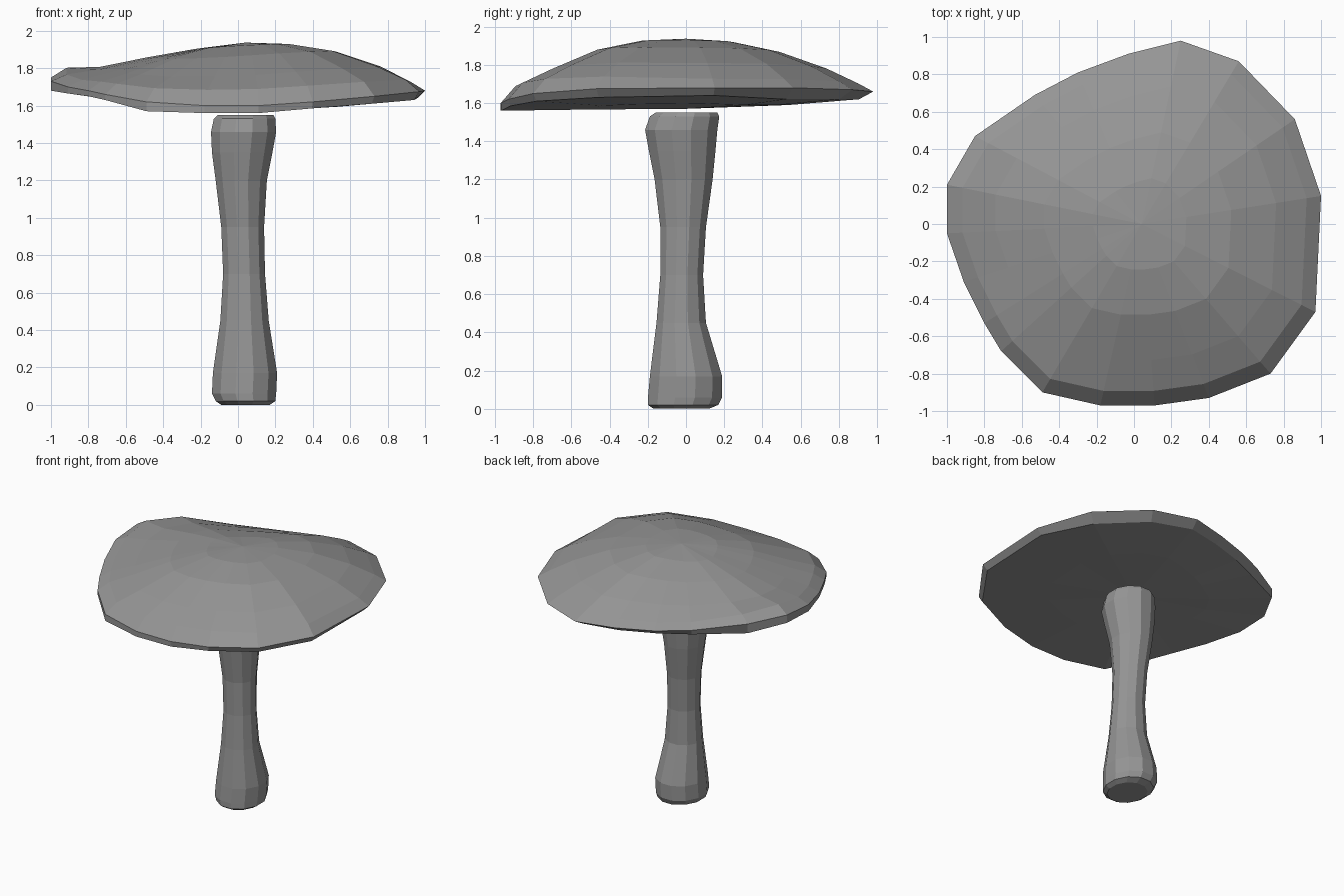
import bpy, bmesh
from math import sin, cos, pi, atan2, exp

if "Cube" in bpy.data.objects:
    bpy.data.objects.remove(bpy.data.objects["Cube"])

# Dark grey used for both parts
grey = bpy.data.materials.new("dark_grey")
grey.diffuse_color = (0.3, 0.3, 0.3, 1)
grey.use_nodes = True
grey.node_tree.nodes["Principled BSDF"].inputs["Base Color"].default_value = grey.diffuse_color


def loft(name, rings, bottom=None, top=None):
    """Skin a stack of equal-length rings, capped by a centre point or an n-gon."""
    bm = bmesh.new()
    vr = [[bm.verts.new(p) for p in r] for r in rings]
    n = len(vr[0])
    for a, b in zip(vr, vr[1:]):
        for i in range(n):
            j = (i + 1) % n
            bm.faces.new((a[i], a[j], b[j], b[i]))
    for ring, centre in ((vr[0], bottom), (vr[-1], top)):
        if centre:
            c = bm.verts.new(centre)
            for i in range(n):
                bm.faces.new((ring[i], ring[(i + 1) % n], c))
        else:
            bm.faces.new(ring)
    bmesh.ops.recalc_face_normals(bm, faces=bm.faces)
    mesh = bpy.data.meshes.new(name)
    bm.to_mesh(mesh)
    bm.free()
    mesh.materials.append(grey)
    obj = bpy.data.objects.new(name, mesh)
    bpy.context.collection.objects.link(obj)
    return obj


# Stem: z, then x range and y range of each cross-section
sections = [
    (0.00, -0.09, 0.17, -0.17, 0.12), (0.02, -0.12, 0.20, -0.20, 0.17),
    (0.06, -0.14, 0.205, -0.20, 0.19), (0.17, -0.135, 0.21, -0.19, 0.19),
    (0.45, -0.095, 0.165, -0.155, 0.105), (0.70, -0.08, 0.145, -0.135, 0.09),
    (0.95, -0.09, 0.14, -0.135, 0.105), (1.20, -0.12, 0.155, -0.165, 0.14),
    (1.35, -0.14, 0.185, -0.195, 0.155), (1.46, -0.145, 0.205, -0.215, 0.165),
    (1.53, -0.13, 0.20, -0.19, 0.175), (1.55, -0.11, 0.19, -0.16, 0.165),
]
SIDES = 12
angles = [2 * pi * (i + 0.5) / SIDES for i in range(SIDES)]
stem_rings = []
for z, x0, x1, y0, y1 in sections:
    stem_rings.append([((x0 + x1) / 2 + (x1 - x0) / 2 * 1.03 * cos(a),
                        (y0 + y1) / 2 + (y1 - y0) / 2 * 1.03 * sin(a), z) for a in angles])
loft("stem", stem_rings)

# Cap: irregular rim outline as x, y, lower edge z, upper edge z
rim = [
    (1.00, 0.15, 1.64, 1.68), (0.86, 0.56, 1.62, 1.68), (0.56, 0.87, 1.62, 1.67),
    (0.25, 0.98, 1.62, 1.66), (-0.03, 0.91, 1.62, 1.66), (-0.30, 0.81, 1.63, 1.67),
    (-0.53, 0.69, 1.64, 1.69), (-0.85, 0.47, 1.67, 1.74), (-1.00, 0.21, 1.69, 1.75),
    (-1.00, -0.05, 1.68, 1.73), (-0.91, -0.31, 1.665, 1.70), (-0.80, -0.53, 1.65, 1.68),
    (-0.71, -0.68, 1.63, 1.66), (-0.49, -0.90, 1.57, 1.62), (-0.18, -0.97, 1.56, 1.60),
    (0.11, -0.97, 1.56, 1.60), (0.40, -0.93, 1.585, 1.62), (0.73, -0.80, 1.61, 1.65),
    (0.97, -0.47, 1.63, 1.675),
]
PEAK, UNDER = 1.937, 1.57


def dome_point(x, y, zh, f):
    a = atan2(y, x)
    power = 1.85 + 0.6 * cos(a) + 0.4 * max(0, -sin(a))
    z = zh + (PEAK - zh) * (1 - f ** power)
    if f == 0.92:  # rolled lip at the left and steeper front edge
        z += 0.035 * exp(-((x + 0.95) ** 2 + (y - 0.25) ** 2) / 0.1)
        z += 0.03 * max(0, -sin(a))
    return (x * f + 0.04 * (1 - f), y * f, z)


def low_scale(x, y):
    return 1 - 0.07 * max(0, y) * (x > -0.7) - 0.03 * max(0, x)


cap_rings = [[(x * 0.55, y * 0.55, UNDER + (zl - UNDER) * 0.4) for x, y, zl, zh in rim],
             [(x * low_scale(x, y), y * low_scale(x, y), zl) for x, y, zl, zh in rim]]
for f in (1.0, 0.92, 0.75, 0.5, 0.25):
    cap_rings.append([dome_point(x, y, zh, f) for x, y, zl, zh in rim])
loft("cap", cap_rings, bottom=(0, 0, UNDER), top=(0.04, 0, PEAK))
